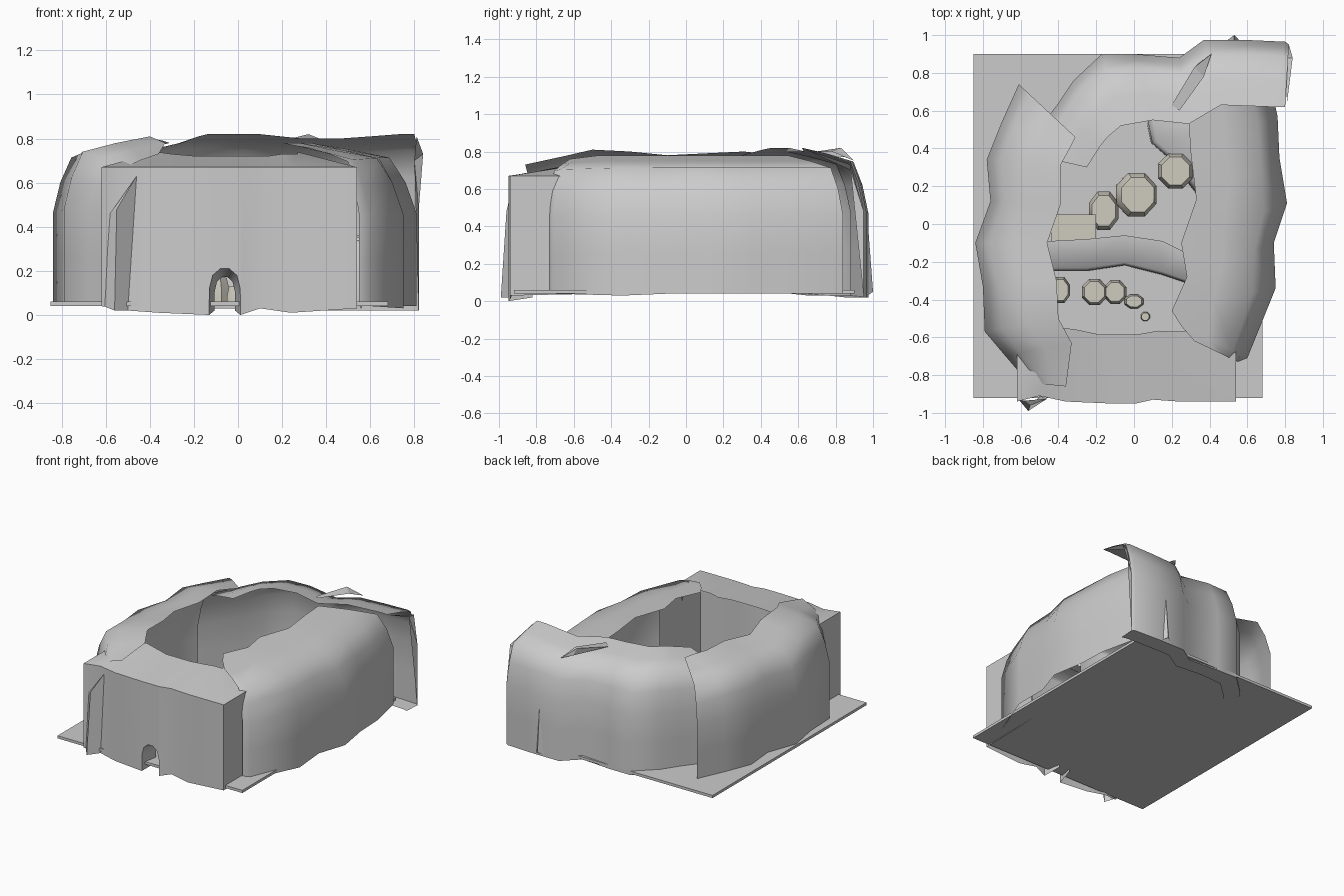
import bpy, bmesh, math

beige = bpy.data.materials.new("sandstone")
beige.diffuse_color = (0.62, 0.60, 0.52, 1)


def finish(name, bm, smooth=35, mat=None):
    me = bpy.data.meshes.new(name)
    bm.normal_update()
    bm.to_mesh(me)
    bm.free()
    ob = bpy.data.objects.new(name, me)
    bpy.context.collection.objects.link(ob)
    if mat:
        me.materials.append(mat)
    if smooth:
        bpy.ops.object.select_all(action='DESELECT')
        ob.select_set(True)
        bpy.context.view_layer.objects.active = ob
        bpy.ops.object.shade_smooth_by_angle(angle=math.radians(smooth))
    return ob


def sheet(name, columns, profile, smooth=65):
    """Wall sheet: each column runs from a base point to a roof-edge point
    (bx, by, bz, ix, iy, iz), bent by profile steps (inward, upward)."""
    bm = bmesh.new()
    grid = [[bm.verts.new((bx + (ix - bx) * t, by + (iy - by) * t, bz + (iz - bz) * h))
             for t, h in profile] for bx, by, bz, ix, iy, iz in columns]
    for a, b in zip(grid, grid[1:]):
        for i in range(len(profile) - 1):
            bm.faces.new((a[i], b[i], b[i + 1], a[i + 1]))
    return finish(name, bm, smooth)


def shard(name, pts, faces):
    bm = bmesh.new()
    vs = [bm.verts.new(p) for p in pts]
    for f in faces:
        bm.faces.new([vs[i] for i in f])
    return finish(name, bm, 0)


def rock(name, x, y, rx, ry, top, dx=0, dy=0, n=8, turn=0.39):
    """Stepping stone with a small chamfer and a slightly shifted flat top."""
    bm = bmesh.new()
    rings = []
    for s, z, m in ((1.0, 0.05, 0), (1.0, top - 0.05, 0.3), (0.8, top, 1)):
        rings.append([bm.verts.new((x + dx * m + rx * s * math.cos(turn + k * math.tau / n),
                                    y + dy * m + ry * s * math.sin(turn + k * math.tau / n), z))
                      for k in range(n)])
    for a, b in zip(rings, rings[1:]):
        for k in range(n):
            bm.faces.new((a[k], a[(k + 1) % n], b[(k + 1) % n], b[k]))
    bm.faces.new(rings[-1])
    bm.faces.new(rings[0][::-1])
    finish(name, bm, 40, beige)


def box(name, lo, hi, mat=None):
    bm = bmesh.new()
    bmesh.ops.create_cube(bm, size=1)
    for v in bm.verts:
        v.co = [(a + b) / 2 + c * (b - a) for a, b, c in zip(lo, hi, v.co)]
    finish(name, bm, 0, mat)


# Floor slab
box("floor_slab", (-0.85, -0.92, 0.04), (0.68, 0.90, 0.06))

# Side and back walls, curling inward into a partial roof
CURL = [(0, 0), (0, 0.3), (0, 0.57), (0.09, 0.76), (0.22, 0.91), (0.6, 0.96), (1, 1)]

sheet("left_wall", [
    (-0.61, 0.74, 0.04, -0.31, 0.46, 0.78),
    (-0.70, 0.54, 0.04, -0.34, 0.40, 0.79),
    (-0.78, 0.34, 0.04, -0.39, 0.31, 0.80),
    (-0.76, 0.12, 0.04, -0.39, 0.10, 0.79),
    (-0.84, -0.10, 0.04, -0.46, -0.10, 0.78),
    (-0.80, -0.33, 0.04, -0.41, -0.30, 0.80),
    (-0.79, -0.57, 0.04, -0.40, -0.50, 0.81),
    (-0.68, -0.70, 0.04, -0.33, -0.63, 0.78),
    (-0.56, -0.84, 0.04, -0.36, -0.86, 0.73)], CURL)

sheet("right_wall", [
    (0.55, -0.73, 0.04, 0.32, -0.62, 0.76),
    (0.60, -0.71, 0.04, 0.25, -0.54, 0.77),
    (0.75, -0.34, 0.03, 0.20, -0.46, 0.78),
    (0.74, -0.10, 0.04, 0.28, -0.28, 0.78),
    (0.81, 0.11, 0.04, 0.25, -0.10, 0.78),
    (0.77, 0.35, 0.04, 0.33, 0.13, 0.78),
    (0.76, 0.57, 0.04, 0.30, 0.38, 0.78),
    (0.70, 0.84, 0.04, 0.29, 0.54, 0.78)], CURL)

# The back wall has a narrow foot turned inward under the slab
sheet("back_wall", [
    (0.82, 0.95, 0.02, 0.80, 0.62, 0.82),
    (0.80, 0.965, 0.02, 0.73, 0.62, 0.82),
    (0.58, 0.975, 0.02, 0.60, 0.625, 0.81),
    (0.37, 0.975, 0.02, 0.46, 0.63, 0.80),
    (0.24, 0.88, 0.03, 0.29, 0.53, 0.80),
    (0.00, 0.90, 0.03, 0.10, 0.55, 0.82),
    (-0.17, 0.90, 0.03, -0.07, 0.52, 0.82),
    (-0.32, 0.76, 0.03, -0.14, 0.46, 0.82),
    (-0.40, 0.64, 0.04, -0.18, 0.41, 0.81),
    (-0.60, 0.38, 0.04, -0.25, 0.30, 0.78)], [(0.35, 0)] + CURL)
# Torn flared lip at the open end of the exit
shard("exit_lip", [(0.82, 0.95, 0.02), (0.82, 0.95, 0.48), (0.84, 0.88, 0.73),
                   (0.81, 0.64, 0.81), (0.80, 0.88, 0.70)],
      [(0, 1, 4), (1, 2, 4), (2, 3, 4)])

# Boxy front wall; raised column bases leave the doorway arch
ARCH = [(-0.131, 0.0), (-0.13, 0.12), (-0.115, 0.18), (-0.08, 0.21),
        (-0.04, 0.21), (-0.005, 0.18), (0.01, 0.12), (0.011, 0.0)]
front = [(-0.62, -0.60, 0.04, -0.37, -0.55, 0.74),
         (-0.62, -0.94, 0.04, -0.37, -0.55, 0.74),
         (-0.50, -0.91, 0.02, -0.37, -0.55, 0.74),
         (-0.36, -0.94, 0.01, -0.30, -0.56, 0.73)]
front += [(x, -0.95, z, 1.4 * x, -0.585, 0.72) for x, z in ARCH]
front += [(0.10, -0.93, 0.03, 0.13, -0.565, 0.72),
          (0.24, -0.94, 0.01, 0.20, -0.57, 0.73),
          (0.54, -0.94, 0.03, 0.27, -0.57, 0.73),
          (0.54, -0.46, 0.04, 0.27, -0.50, 0.74)]
# each column's wall rises to 0.67 before turning into the roof
bm = bmesh.new()
grid = [[bm.verts.new(p) for p in ((bx, by, bz), (bx, by, 0.67), (ix, iy, iz))]
        for bx, by, bz, ix, iy, iz in front]
for a, b in zip(grid, grid[1:]):
    for i in range(2):
        bm.faces.new((a[i], b[i], b[i + 1], a[i + 1]))
bmesh.ops.remove_doubles(bm, verts=bm.verts, dist=0.0005)
finish("front_wall", bm, 35)

# Doorway tunnel narrowing inward
sheet("doorway_tunnel",
      [(x, -0.95, z, -0.06 + (x + 0.06) * 0.65, -0.82, 0.02 + z * 0.72) for x, z in ARCH],
      [(0, 0), (1, 1)])

# Torn folds poking out of the walls
shard("front_fold", [(-0.61, -0.93, 0.04), (-0.56, -0.99, 0.02), (-0.50, -0.91, 0.02),
                     (-0.55, -0.96, 0.48), (-0.46, -0.925, 0.63), (-0.58, -0.935, 0.46)],
      [(0, 1, 3, 5), (1, 2, 4, 3), (5, 3, 4)])
shard("back_fold", [(0.49, 0.97, 0.03), (0.53, 1.0, 0.05), (0.56, 0.97, 0.03), (0.53, 0.97, 0.45)],
      [(0, 1, 3), (1, 2, 3)])
shard("roof_fold", [(0.20, 0.63, 0.79), (0.34, 0.85, 0.77), (0.41, 0.90, 0.75),
                    (0.37, 0.78, 0.80), (0.24, 0.60, 0.80), (0.32, 0.83, 0.82)],
      [(0, 5, 3, 4), (5, 2, 3), (0, 1, 5), (1, 2, 5)])

# Inner ledges
LEDGE = [(0, 0), (0.02, 0.9), (0.1, 0.98), (1, 1)]
sheet("middle_ledge", [
    (-0.70, -0.27, 0.05, -0.65, -0.10, 0.34),
    (-0.42, -0.25, 0.05, -0.44, -0.09, 0.34),
    (-0.25, -0.25, 0.05, -0.25, -0.08, 0.35),
    (-0.05, -0.22, 0.05, -0.05, -0.06, 0.36),
    (0.15, -0.27, 0.05, 0.15, -0.09, 0.35),
    (0.30, -0.32, 0.05, 0.27, -0.15, 0.34),
    (0.65, -0.32, 0.05, 0.65, -0.15, 0.34)], LEDGE)
sheet("exit_ledge", [
    (0.07, 0.80, 0.05, 0.40, 0.80, 0.36),
    (0.07, 0.53, 0.05, 0.40, 0.60, 0.36),
    (0.09, 0.43, 0.05, 0.40, 0.50, 0.36),
    (0.17, 0.36, 0.05, 0.45, 0.45, 0.36),
    (0.33, 0.16, 0.05, 0.55, 0.30, 0.36),
    (0.60, 0.14, 0.05, 0.65, 0.30, 0.36)], LEDGE)

# Stepping stones climbing from the door to the exit
box("stone_block", (-0.44, -0.10, 0.05), (-0.20, 0.05, 0.30), beige)
for i, stone in enumerate([
        (0.06, -0.49, 0.027, 0.027, 0.10), (0.0, -0.41, 0.055, 0.04, 0.13),
        (-0.10, -0.36, 0.065, 0.068, 0.17), (-0.21, -0.36, 0.072, 0.075, 0.20),
        (-0.39, -0.35, 0.055, 0.075, 0.24), (-0.16, 0.07, 0.085, 0.11, 0.28),
        (0.01, 0.155, 0.115, 0.125, 0.32, 0.01, 0.0),
        (0.22, 0.28, 0.10, 0.10, 0.40)]):
    rock(f"stepping_stone_{i + 1}", *stone)
